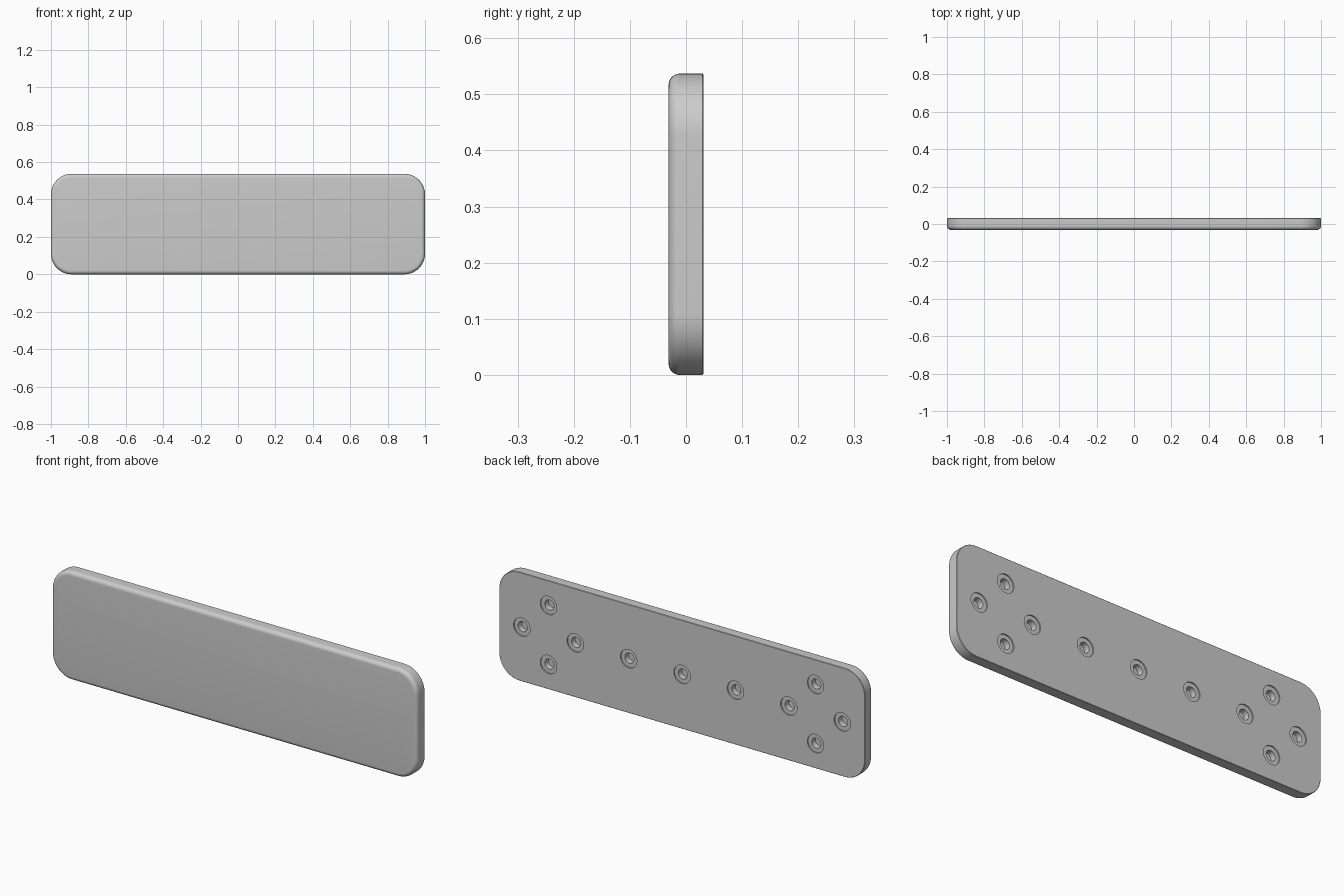
import bpy, bmesh
from math import sin, cos, pi

if "Cube" in bpy.data.objects:
    bpy.data.objects.remove(bpy.data.objects["Cube"])

H, T, R = 0.537, 0.031, 0.11       # height, half thickness, corner radius
FILLET, CHAMFER = 0.02, 0.002      # front rounding, fine back edge
SEG = 16


def loft(name, rings):
    """Skin a stack of equal-length closed rings and cap both ends."""
    bm = bmesh.new()
    loops = [[bm.verts.new(p) for p in ring] for ring in rings]
    n = len(loops[0])
    for a, b in zip(loops, loops[1:]):
        for i in range(n):
            j = (i + 1) % n
            bm.faces.new((a[i], a[j], b[j], b[i]))
    bm.faces.new(loops[0])
    bm.faces.new(loops[-1])
    bmesh.ops.recalc_face_normals(bm, faces=bm.faces)
    mesh = bpy.data.meshes.new(name)
    bm.to_mesh(mesh)
    bm.free()
    ob = bpy.data.objects.new(name, mesh)
    bpy.context.collection.objects.link(ob)
    return ob


def plate_ring(inset, y):
    pts, r = [], R - inset
    for q, (sx, sz) in enumerate([(1, 1), (-1, 1), (-1, -1), (1, -1)]):
        for k in range(SEG + 1):
            a = (q + k / SEG) * pi / 2
            pts.append((sx * (1 - R) + r * cos(a), y,
                        H / 2 + sz * (H / 2 - R) + r * sin(a)))
    return pts


def circle(r, x, y, z, n=32):
    return [(x + r * cos(2 * pi * i / n), y, z + r * sin(2 * pi * i / n))
            for i in range(n)]


# plate: rounded front edge, nearly sharp back edge
rings = []
for k in range(9):
    a = k / 8 * pi / 2
    rings.append(plate_ring(FILLET * (1 - sin(a)), -T + FILLET * (1 - cos(a))))
rings += [plate_ring(0, T - CHAMFER), plate_ring(CHAMFER, T)]
plate = loft("back_plate", rings)

# mounting holes on the back: a centre row plus a diamond at each end
P = 0.146
spots = [(i * 2 * P, 0) for i in range(-3, 4)]
spots += [(sx * 5 * P, sz * P) for sx in (-1, 1) for sz in (-1, 1)]

# bores, each cut by a plain cylinder
cutters = bpy.data.collections.new("hole_cutters")
bpy.context.scene.collection.children.link(cutters)
for x, dz in spots:
    z = H / 2 + dz
    c = loft("hole_cutter", [circle(r, x, y, z) for r, y in
                             ((0.025, T - 0.035), (0.025, T - 0.006),
                              (0.045, T - 0.006), (0.045, T + 0.02))])
    bpy.context.collection.objects.unlink(c)
    cutters.objects.link(c)
    c.hide_render = True

mod = plate.modifiers.new("holes", 'BOOLEAN')
mod.operand_type = 'COLLECTION'
mod.collection = cutters
mod.solver = 'EXACT'
bpy.context.view_layer.objects.active = plate
plate.select_set(True)
bpy.ops.object.modifier_apply(modifier=mod.name)
for c in list(cutters.objects):
    bpy.data.objects.remove(c)
bpy.data.collections.remove(cutters)
bpy.ops.object.select_all(action='DESELECT')
plate.select_set(True)
bpy.ops.object.shade_smooth_by_angle()
